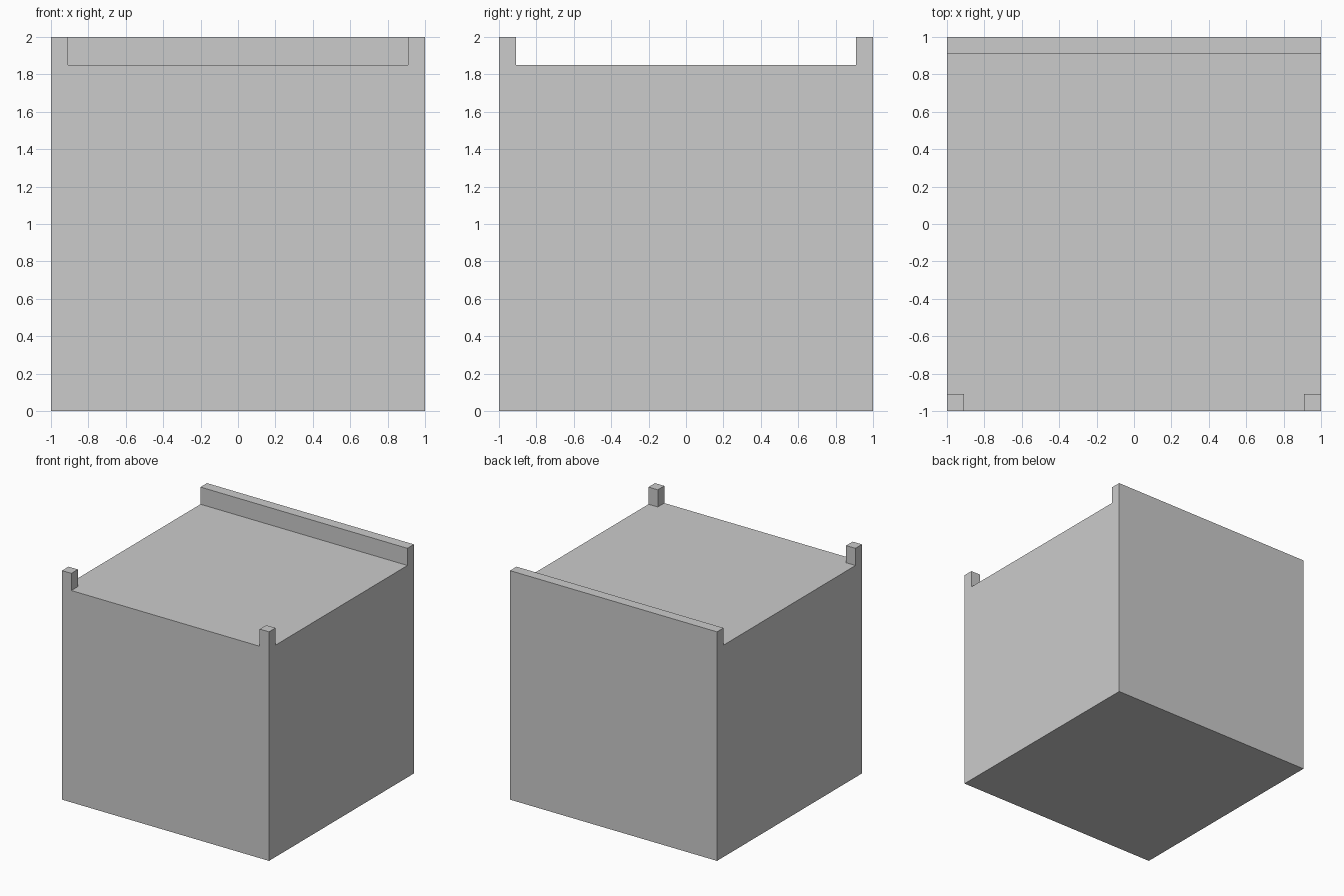
import bpy, bmesh
from mathutils import Matrix

if "Cube" in bpy.data.objects:
    bpy.data.objects.remove(bpy.data.objects["Cube"])

DECK, TOP, RIM = 1.85, 2.0, 0.91

# Solid block up to the recessed deck
bm = bmesh.new()
bmesh.ops.create_cube(bm, size=1, matrix=Matrix.Translation((0, 0, DECK / 2)) @ Matrix.Diagonal((2, 2, DECK, 1)))

# Cut lines marking the rail and the corner posts
for axis in ((1, 0, 0), (0, 1, 0)):
    for s in (-RIM, RIM):
        bmesh.ops.bisect_plane(bm, geom=bm.verts[:] + bm.edges[:] + bm.faces[:],
                               plane_co=[a * s for a in axis], plane_no=axis)


def is_raised(face):
    c = face.calc_center_median()
    return face.normal.z > 0.9 and (c.y > RIM or (c.y < -RIM and abs(c.x) > RIM))


# Raise the full back rail and the two front corner posts
bm.normal_update()
result = bmesh.ops.extrude_face_region(bm, geom=[f for f in bm.faces if is_raised(f)])
for v in result["geom"]:
    if isinstance(v, bmesh.types.BMVert):
        v.co.z = TOP

# Merge coplanar faces back into clean flat sides
bmesh.ops.dissolve_limit(bm, angle_limit=0.01, verts=bm.verts[:], edges=bm.edges[:])
bmesh.ops.recalc_face_normals(bm, faces=bm.faces[:])

mesh = bpy.data.meshes.new("block_with_rail_and_posts")
bm.to_mesh(mesh)
bm.free()
bpy.context.collection.objects.link(bpy.data.objects.new("block_with_rail_and_posts", mesh))
